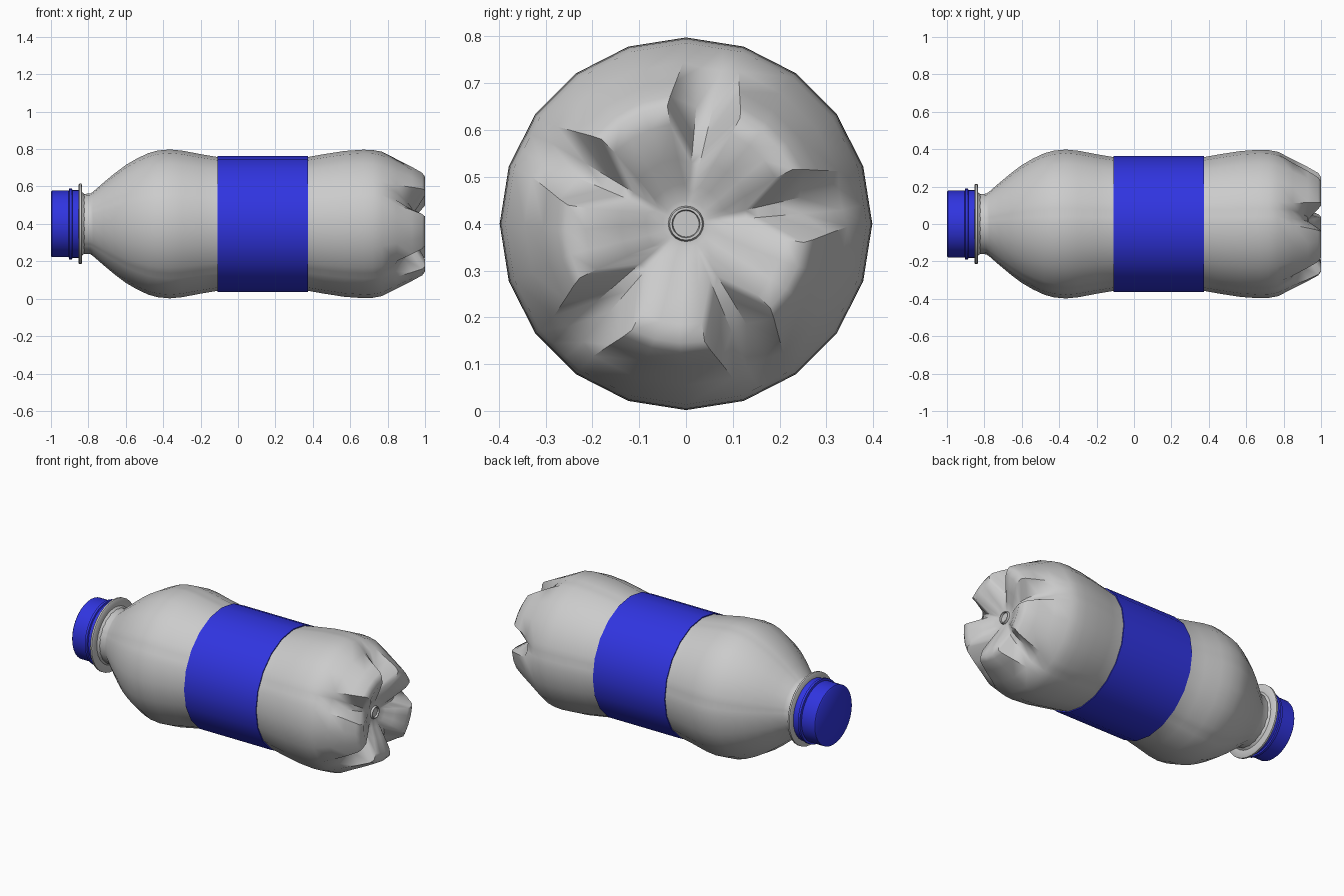
import bpy, bmesh
from math import cos, sin, radians

if "Cube" in bpy.data.objects:
    bpy.data.objects.remove(bpy.data.objects["Cube"])

CZ = 0.4  # height of the bottle axis, which runs along x


def point(x, r, deg):
    a = radians(deg)
    return (x, r * cos(a), CZ + r * sin(a))


def skin(name, rings, caps=(False, False), color=None, angle=40):
    """Join closed rings of points into one smooth-shaded surface."""
    bm = bmesh.new()
    vs = [[bm.verts.new(p) for p in ring] for ring in rings]
    n = len(vs[0])
    for a, b in zip(vs, vs[1:]):
        for i in range(n):
            j = (i + 1) % n
            bm.faces.new((a[i], a[j], b[j], b[i]))
    if caps[0]:
        bm.faces.new(vs[0])
    if caps[1]:
        bm.faces.new(vs[-1])
    bmesh.ops.recalc_face_normals(bm, faces=bm.faces)
    me = bpy.data.meshes.new(name)
    bm.to_mesh(me)
    bm.free()
    ob = bpy.data.objects.new(name, me)
    bpy.context.collection.objects.link(ob)
    if color:
        mat = bpy.data.materials.new(name + "_color")
        mat.diffuse_color = color
        mat.use_nodes = True
        mat.node_tree.nodes["Principled BSDF"].inputs["Base Color"].default_value = mat.diffuse_color
        me.materials.append(mat)
    bpy.ops.object.select_all(action='DESELECT')
    ob.select_set(True)
    bpy.context.view_layer.objects.active = ob
    bpy.ops.object.shade_smooth_by_angle(angle=radians(angle))
    return ob


def lathe(name, profile, sides, **kw):
    rings = [[point(x, r, 360 * i / sides) for i in range(sides)] for x, r in profile]
    return skin(name, rings, **kw)


# Body: 20-sided rings, with two extra columns on the chord of each groove
def body_ring(x, r):
    ring = []
    for k in range(5):
        for a in (0, 6, 12, 18, 36, 54):
            rr = r * cos(radians(9)) / cos(radians(a - 9)) if a in (6, 12) else r
            ring.append(point(x, rr, a + 72 * k))
    return ring


# Base: five feet separated by grooves that widen inwards
def foot_ring(foot, groove, t):
    ring = []
    for k in range(5):
        for a, (x, r) in ((-t, foot), (5, groove), (13, groove),
                          (18 + t, foot), (36 + t / 3, foot), (54 - t / 3, foot)):
            ring.append(point(x, r, a + 72 * k))
    return ring


BODY = [(-0.84, 0.16), (-0.79, 0.162), (-0.775, 0.172), (-0.72, 0.22), (-0.66, 0.27),
        (-0.60, 0.315), (-0.54, 0.35), (-0.48, 0.378), (-0.43, 0.392), (-0.365, 0.398),
        (-0.30, 0.392), (-0.20, 0.373), (-0.11, 0.358), (0.375, 0.358), (0.46, 0.373),
        (0.57, 0.39), (0.67, 0.397), (0.72, 0.395), (0.77, 0.386)]
BASE = [((0.85, 0.345), (0.84, 0.335), 1), ((0.93, 0.305), (0.89, 0.25), 4),
        ((0.985, 0.275), (0.92, 0.19), 7), ((1.0, 0.255), (0.93, 0.155), 9),
        ((1.0, 0.215), (0.932, 0.13), 9), ((0.965, 0.14), (0.93, 0.10), 7),
        ((0.935, 0.085), (0.925, 0.07), 2)]
CENTRE = [(0.92, 0.05), (0.92, 0.038), (0.932, 0.035), (0.932, 0.030), (0.922, 0.028)]
rings = [body_ring(*p) for p in BODY] + [foot_ring(*b) for b in BASE]
rings += [body_ring(*p) for p in CENTRE]
skin("bottle_body", rings, caps=(True, True), angle=50)

# Support ring on the neck
lathe("neck_ring", [(-0.852, 0.15), (-0.852, 0.21), (-0.848, 0.215), (-0.838, 0.215),
                    (-0.834, 0.21), (-0.834, 0.17), (-0.82, 0.158)], 32)

# Label sleeve and screw cap
BLUE = (0.03, 0.035, 0.75, 1)
lathe("label", [(-0.11, 0.357), (-0.11, 0.364), (0.375, 0.364), (0.375, 0.357)], 20, color=BLUE)
lathe("cap", [(-1.0, 0.172), (-0.995, 0.178), (-0.905, 0.178), (-0.902, 0.19),
              (-0.888, 0.19), (-0.885, 0.182), (-0.852, 0.182)], 32,
      caps=(True, True), color=BLUE)
